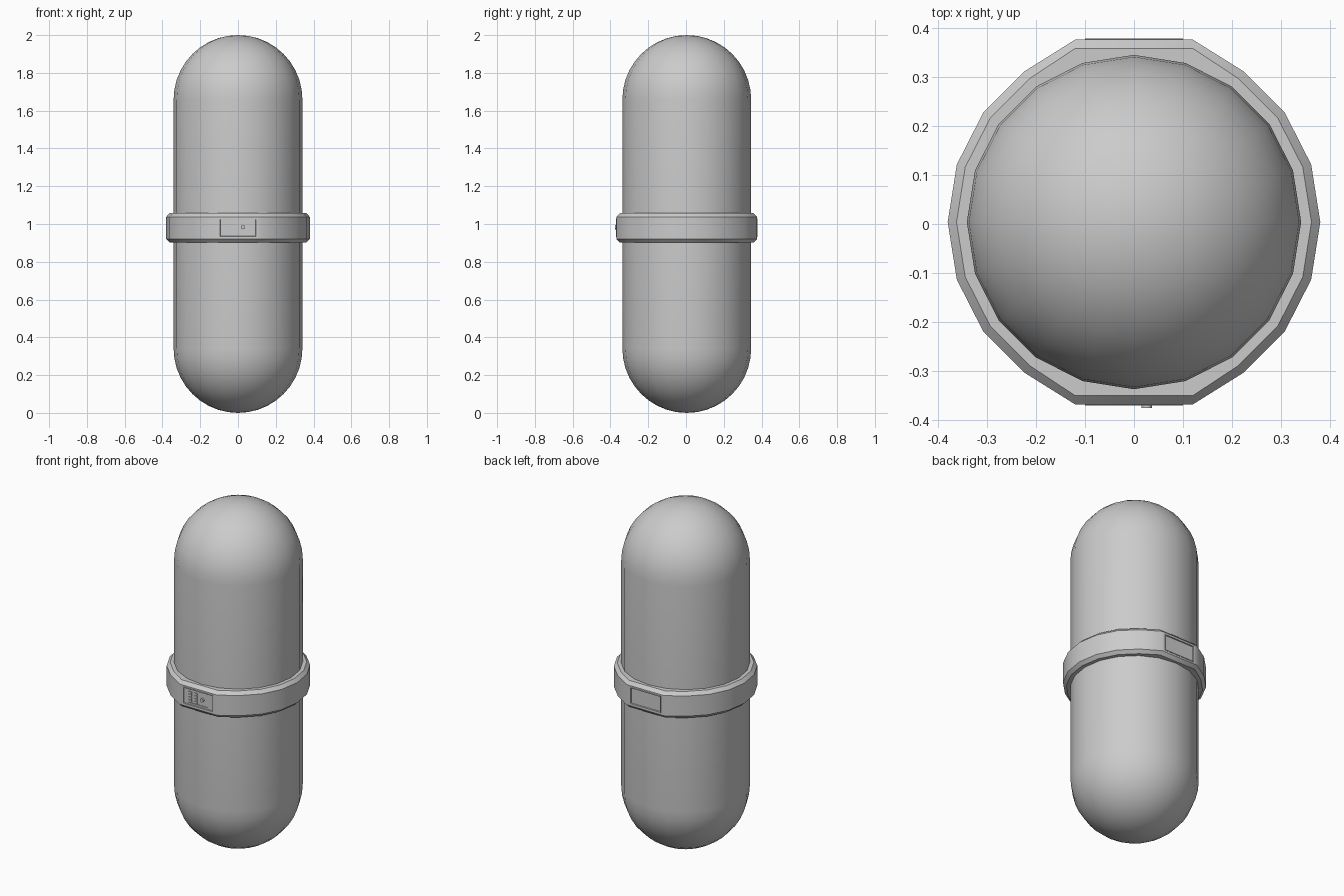
import bpy, bmesh, math
from mathutils import Matrix

if "Cube" in bpy.data.objects:
    bpy.data.objects.remove(bpy.data.objects["Cube"])

CY = 0.004      # body axis sits slightly behind y = 0
SIDES = 20
MID = 0.98      # height of the band centre


def finish(bm, name, angle=None):
    bmesh.ops.recalc_face_normals(bm, faces=bm.faces)
    me = bpy.data.meshes.new(name)
    bm.to_mesh(me)
    bm.free()
    ob = bpy.data.objects.new(name, me)
    bpy.context.collection.objects.link(ob)
    bpy.ops.object.select_all(action='DESELECT')
    bpy.context.view_layer.objects.active = ob
    ob.select_set(True)
    if angle:
        bpy.ops.object.shade_smooth_by_angle(angle=math.radians(angle))
    return ob


def lathe(profile, closed):
    """Revolve (radius, z) points around the body axis."""
    bm = bmesh.new()
    rings = []
    for r, z in profile:
        if r < 1e-5:
            rings.append([bm.verts.new((0, CY, z))] * SIDES)
        else:
            rings.append([bm.verts.new((r * math.cos(a), CY + r * math.sin(a), z))
                          for a in (2 * math.pi * i / SIDES for i in range(SIDES))])
    pairs = list(zip(rings, rings[1:])) + ([(rings[-1], rings[0])] if closed else [])
    for lo, hi in pairs:
        for i in range(SIDES):
            j = (i + 1) % SIDES
            bm.faces.new(list(dict.fromkeys((lo[i], lo[j], hi[j], hi[i]))))
    return bm


def add_box(bm, x, y, z, sx, sy, sz):
    m = Matrix.Translation((x, y, z)) @ Matrix.Diagonal((sx, sy, sz, 1))
    return bmesh.ops.create_cube(bm, size=1, matrix=m)


# Capsule body: two domes and a straight wall
R = 0.341
steps = 10
arc = [math.pi / 2 * i / steps for i in range(steps + 1)]
profile = [(R * math.sin(a), R - R * math.cos(a)) for a in arc]
profile += [(R * math.cos(a), 2 - R + R * math.sin(a)) for a in arc]
finish(lathe(profile, False), "capsule_body", 40)

# Band around the middle, flattened at front and back
bm = lathe([(0.33, 0.902), (0.362, 0.902), (0.38, 0.92),
            (0.38, 1.038), (0.362, 1.057), (0.33, 1.057)], True)
for v in bm.verts:
    dy = v.co.y - CY
    r = math.hypot(v.co.x, dy)
    if r > 0.35 and abs(dy) > 0.94 * r:
        v.co.y = CY + math.copysign(r - 0.008, dy)
        if abs(v.co.x) > 0.01:
            v.co.x = math.copysign(0.12, v.co.x)
band = finish(bm, "middle_band", 40)

# Pockets for the two panels
bm = bmesh.new()
for s in (-1, 1):
    add_box(bm, 0, CY + s * 0.38, MID, 0.196, 0.04, 0.096)
cutter = finish(bm, "pocket_cutter")
cutter.hide_render = True
mod = band.modifiers.new("pockets", 'BOOLEAN')
mod.operation = 'DIFFERENCE'
mod.solver = 'EXACT'
mod.object = cutter
bpy.context.view_layer.objects.active = band
bpy.ops.object.modifier_apply(modifier=mod.name)
bpy.data.objects.remove(cutter)

# Framed panels with a recessed face
for s, name in ((-1, "front_panel"), (1, "back_panel")):
    bm = bmesh.new()
    add_box(bm, 0, CY + s * 0.364, MID, 0.2, 0.02, 0.1)
    bm.normal_update()
    face = max(bm.faces, key=lambda f: f.normal.y * s)
    bmesh.ops.inset_individual(bm, faces=[face], thickness=0.007)
    bmesh.ops.inset_individual(bm, faces=[face], thickness=0.002, depth=-0.006)
    finish(bm, name)

# Keypad buttons and the bar under them
FLOOR = CY - 0.368
bm = bmesh.new()
for x in (-0.053, -0.016):
    for row in range(4):
        add_box(bm, x, FLOOR, 1.006 - row * 0.016, 0.02, 0.008, 0.011)
finish(bm, "keypad_buttons")
bm = bmesh.new()
add_box(bm, -0.002, FLOOR, 0.942, 0.122, 0.008, 0.01)
finish(bm, "keypad_bar")

# Round knob
bm = bmesh.new()
bmesh.ops.create_cone(bm, cap_ends=True, segments=16, radius1=0.011, radius2=0.011, depth=0.018,
                      matrix=Matrix.Translation((0.026, -0.366, 0.983)) @ Matrix.Rotation(math.pi / 2, 4, 'X'))
finish(bm, "knob", 40)
